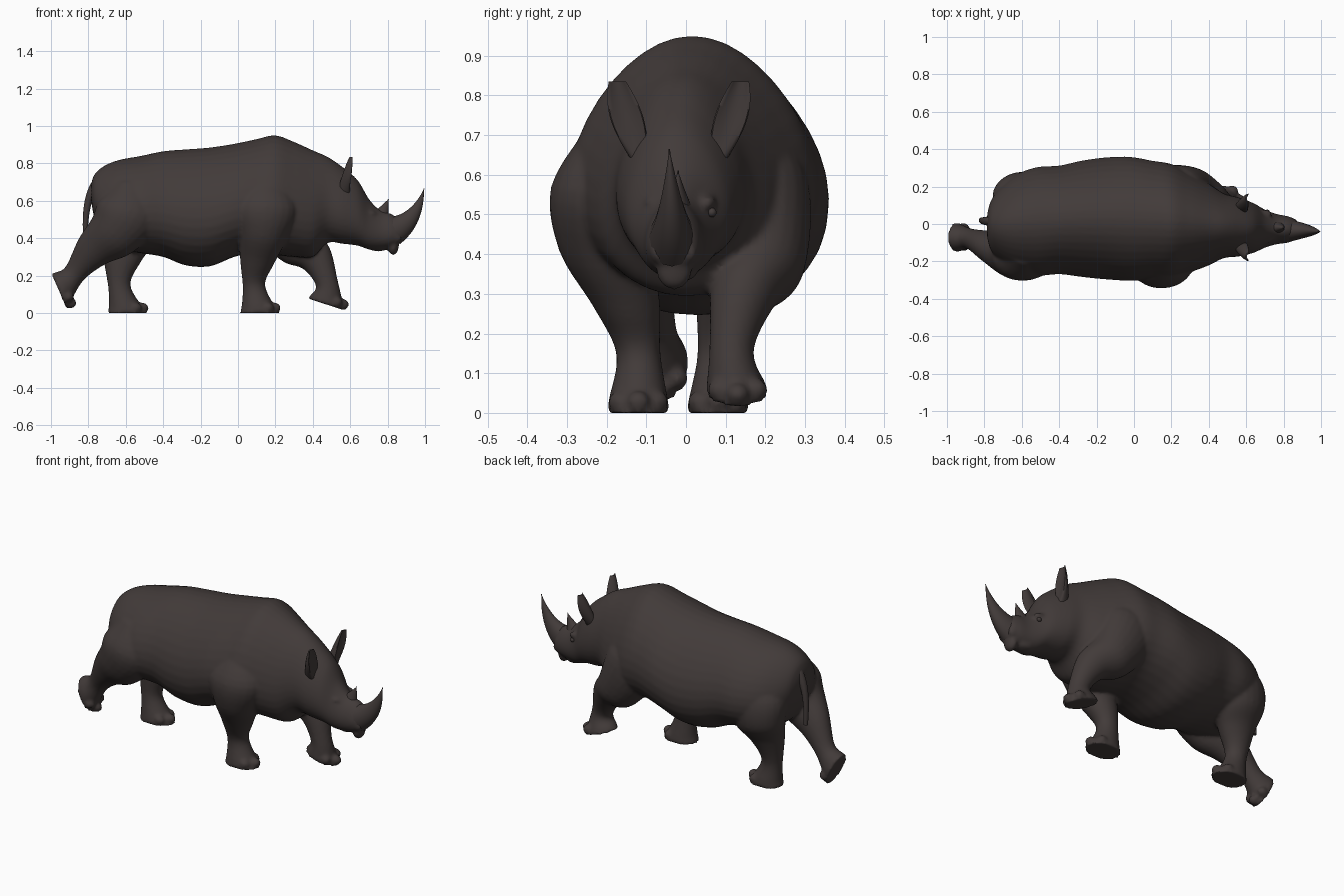
import bpy, bmesh, math
from mathutils import Vector

cube = bpy.data.objects.get("Cube")
if cube:
    bpy.data.objects.remove(cube, do_unlink=True)

hide_color = (0.054, 0.043, 0.041, 1)
hide = bpy.data.materials.new("dark_hide")
hide.use_nodes = True
hide.diffuse_color = hide_color
shader = next(n for n in hide.node_tree.nodes if n.type == "BSDF_PRINCIPLED")
shader.inputs["Base Color"].default_value = hide_color
shader.inputs["Roughness"].default_value = 0.8


def catmull(a, b, c, d, t):
    """Smooth step between two stations."""
    return [q + 0.5 * t * (r - p + t * (2 * p - 5 * q + 4 * r - s + t * (3 * (q - r) + s - p)))
            for p, q, r, s in zip(a, b, c, d)]


def smooth_stations(stations, steps=5):
    ends = [stations[0]] + stations + [stations[-1]]
    out = []
    for i in range(len(stations) - 1):
        out += [catmull(*ends[i:i + 4], k / steps) for k in range(steps)]
    return out + [stations[-1]]


def loft(bm, stations, sides=24, peak=0.0, cup=0.0):
    """Skin rings of (x, y, z, half_along, half_across, tilt in the xz plane)."""
    rings = []
    for x, y, z, along, across, tilt in smooth_stations(stations):
        along, across = max(along, 0.002), max(across, 0.002)
        u = Vector((math.cos(tilt), 0, math.sin(tilt)))
        ring = []
        for k in range(sides):
            a = math.tau * k / sides
            c, s = math.cos(a), math.sin(a)
            p = Vector((x, y, z)) + u * along * s
            p.y += across * c * (1 - peak * s)
            p.x += cup * c * c * across
            ring.append(bm.verts.new(p))
        rings.append(ring)
    faces = [bm.faces.new(rings[0]), bm.faces.new(rings[-1])]
    for r, q in zip(rings, rings[1:]):
        for k in range(sides):
            n = (k + 1) % sides
            faces.append(bm.faces.new((r[k], r[n], q[n], q[k])))
    bmesh.ops.recalc_face_normals(bm, faces=faces)


def square_to_path(points, radii):
    """Stations whose rings stand square to the path through the points."""
    stations = []
    for i, (p, r) in enumerate(zip(points, radii)):
        d = points[min(i + 1, len(points) - 1)] - points[max(i - 1, 0)]
        stations.append((*p, *r, math.atan2(d.x, -d.z)))
    return stations


def bezier(a, b, c, steps=8):
    a, b, c = Vector(a), Vector(b), Vector(c)
    return [a.lerp(b, t).lerp(b.lerp(c, t), t) for t in (i / steps for i in range(steps + 1))]


def blob(bm, centre, size):
    made = bmesh.ops.create_uvsphere(bm, u_segments=16, v_segments=10, radius=1)["verts"]
    bmesh.ops.scale(bm, vec=size, verts=made)
    bmesh.ops.translate(bm, vec=centre, verts=made)


def finish(bm, name):
    mesh = bpy.data.meshes.new(name)
    bm.to_mesh(mesh)
    bm.free()
    mesh.materials.append(hide)
    obj = bpy.data.objects.new(name, mesh)
    bpy.context.collection.objects.link(obj)
    bpy.ops.object.select_all(action="DESELECT")
    obj.select_set(True)
    bpy.context.view_layer.objects.active = obj
    bpy.ops.object.shade_smooth_by_angle(angle=math.radians(60))
    return obj


skin = bmesh.new()

# Trunk, neck and head: x, underside, topline, half width
profile = [
    (-.785, .6, .69, .06), (-.765, .5, .745, .13), (-.71, .39, .79, .2), (-.63, .34, .82, .255),
    (-.52, .32, .84, .285), (-.4, .3, .865, .285), (-.28, .255, .875, .305),
    (-.15, .25, .885, .32), (-.02, .3, .905, .325), (.1, .325, .93, .31), (.2, .31, .95, .3),
    (.3, .3, .915, .26), (.4, .3, .87, .215), (.48, .375, .835, .17), (.56, .37, .78, .155),
    (.64, .36, .71, .13), (.7, .34, .61, .1), (.76, .34, .55, .08),
    (.82, .35, .53, .07), (.86, .37, .5, .055), (.875, .4, .47, .03)]
# The spine sways gently from side to side along its length
loft(skin, [(x, .03 * math.cos(3 * x + .45), (lo + hi) / 2, (hi - lo) / 2, w, math.pi / 2)
            for x, lo, hi, w in profile], sides=36, peak=0.2)

# Hooked upper lip, lower jaw, brows and nostril rims
blob(skin, (.83, -.03, .36), (.03, .045, .05))
blob(skin, (.75, -.02, .355), (.06, .05, .025))
for side in (-1, 1):
    blob(skin, (.69, -.015 + side * .07, .53), (.05, .022, .02))
    blob(skin, (.85, -.03 + side * .04, .405), (.025, .02, .03))

# Every leg shares one taper: cap, shoulder, elbow, knee, shin, foot, sole
taper = [(.08, .07), (.17, .13), (.13, .12), (.09, .085), (.06, .056), (.088, .074), (.106, .08)]
# Joints from shoulder or hip to sole, lean of the sole in degrees, fullness of the upper leg
legs = [
    ([(.15, -.21, .57), (.13, -.2, .41), (.1, -.15, .27), (.085, -.12, .15),
      (.115, -.12, 0)], 0, 1),
    ([(.2, .18, .58), (.32, .18, .37), (.42, .145, .29), (.475, .115, .16),
      (.475, .13, .045)], -18, 1),
    ([(-.58, .14, .55), (-.6, .15, .4), (-.62, .11, .29), (-.635, .085, .15),
      (-.592, .08, 0)], 0, 1.15),
    ([(-.58, -.17, .55), (-.67, -.16, .42), (-.78, -.12, .33), (-.875, -.08, .21),
      (-.955, -.07, .115)], -66, 1.1)]
for joints, lean, fullness in legs:
    joints = [Vector(j) for j in joints]
    cap = joints[0] + Vector((0, -.15 * joints[0].y, .15))
    sole, lean = joints[-1], math.radians(lean)
    joints.insert(-1, joints[-2].lerp(sole, .75))
    radii = [(a * (fullness if i in (2, 3) else 1), b) for i, (a, b) in enumerate(taper)]
    stations = square_to_path([cap] + joints, radii)
    loft(skin, stations[:-2] + [(*s[:-1], lean) for s in stations[-2:]])
    # Three toes along the leading rim of the sole
    along, across = taper[-1]
    u = Vector((math.cos(lean), 0, math.sin(lean)))
    up = Vector((-u.z, 0, u.x))
    for turn in (-1, 0, 1):
        toe = sole + u * along * .76 * math.cos(turn) + up * .028
        toe.y += across * .68 * math.sin(turn)
        blob(skin, toe, (.034, .03, .028))

# Fuse trunk, head and limbs into one continuous hide
body = finish(skin, "body_hide")
fuse = body.modifiers.new("Fuse", "REMESH")
fuse.mode = "VOXEL"
fuse.voxel_size = 0.01
fuse.use_smooth_shade = True
soften = body.modifiers.new("Soften", "SMOOTH")
soften.factor = 0.5
soften.iterations = 4

# Horns sweep along a curve and taper to a point
for name, curve, radius in (
        ("front_horn", ((.83, -.035, .44), (.955, -.035, .495), (.995, -.042, .665)), .08),
        ("rear_horn", ((.765, -.02, .52), (.785, -.02, .56), (.805, -.02, .61)), .045)):
    points = bezier(*curve)
    radii = [(radius * (1 - i / 8), radius * .75 * (1 - i / 8)) for i in range(len(points))]
    bm = bmesh.new()
    loft(bm, square_to_path(points, radii), sides=16)
    finish(bm, name)

# Cupped ears leaning outward, and eyes
for label, side in (("right", -1), ("left", 1)):
    path = bezier((.565, side * .1 - .018, .64), (.575, side * .135 - .018, .75),
                  (.6, side * .155 - .018, .835))
    ear = []
    for i, p in enumerate(path):
        t = i / 8
        ear.append((*p, .03 * (1 - t) + .004, .022 + .02 * math.sin(math.pi * t), 0))
    bm = bmesh.new()
    loft(bm, ear, sides=16, cup=0.6)
    finish(bm, label + "_ear")
    bm = bmesh.new()
    blob(bm, (.712, side * .08 - .015, .505), (.014, .012, .012))
    finish(bm, label + "_eye")

# Tail hangs clear of the rump and narrows
tail_path = bezier((-.75, .015, .7), (-.825, .015, .62), (-.815, .022, .385))
bm = bmesh.new()
loft(bm, square_to_path(tail_path, [(.026 - .0018 * i, .028 - .002 * i) for i in range(9)]), sides=12)
finish(bm, "tail")
